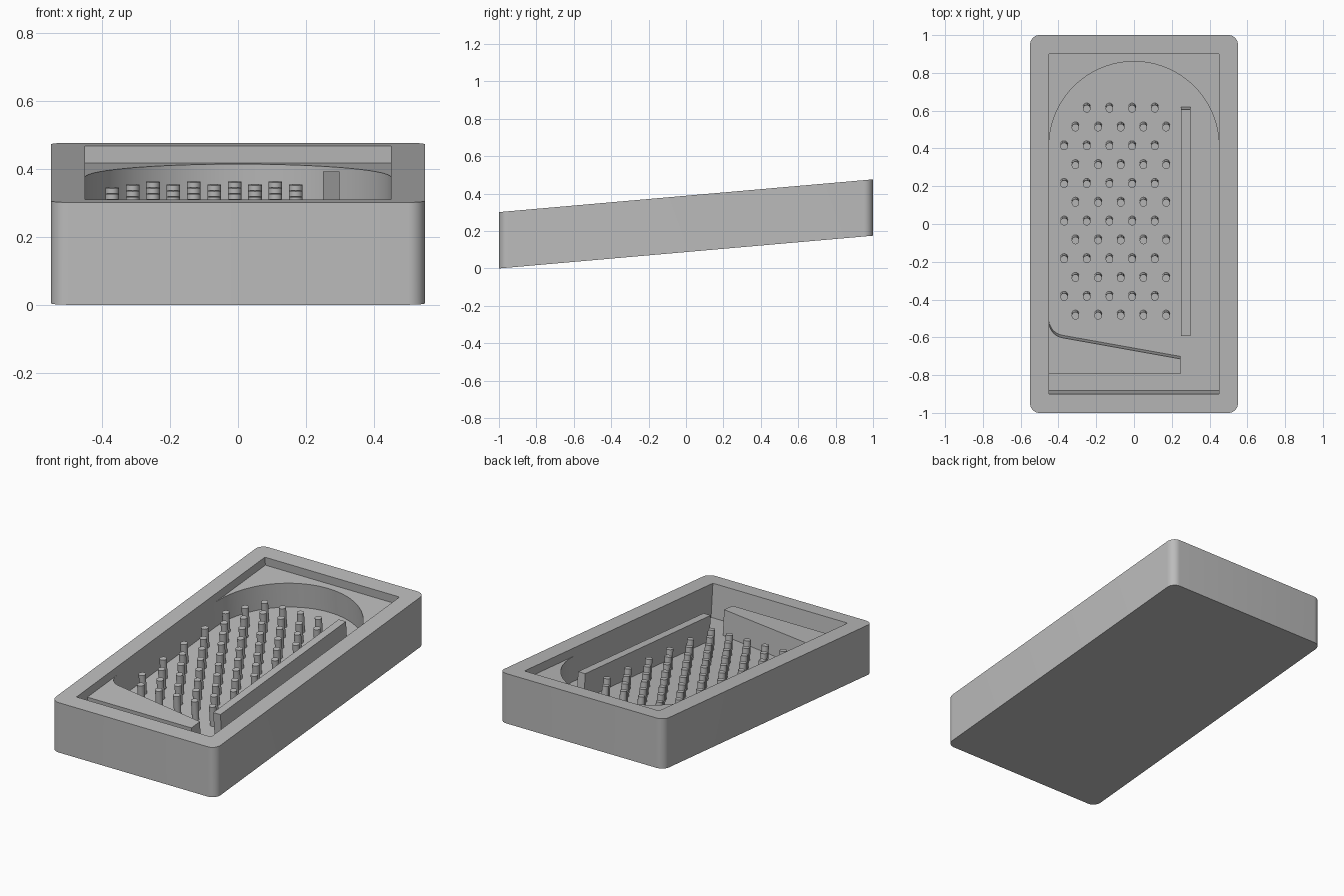
import bpy
import bmesh
from math import radians, tan, sin, cos, pi
from mathutils import Matrix

if "Cube" in bpy.data.objects:
    bpy.data.objects.remove(bpy.data.objects["Cube"], do_unlink=True)

TILT = radians(5)
HEIGHT = 0.3 / cos(TILT)
FLOOR, DECK, PEG_TOP = -0.2, -0.05, -0.08   # depths below the rim
IN_X, IN_Y = 0.45, 0.903                    # half size of the well

# Board frame: origin in the middle of the sloping rim plane
BOARD = Matrix.Translation((0, 0, HEIGHT + tan(TILT))) @ Matrix.Rotation(TILT, 4, "X")

grey = bpy.data.materials.new("plain grey")
grey.use_nodes = True
grey.diffuse_color = (0.5, 0.5, 0.5, 1)
grey.node_tree.nodes["Principled BSDF"].inputs["Base Color"].default_value = (0.5, 0.5, 0.5, 1)


def arc(cx, cy, r, start, end, steps):
    """Points on an arc, angles in degrees."""
    angles = [radians(start + (end - start) * i / steps) for i in range(steps + 1)]
    return [(cx + r * cos(a), cy + r * sin(a)) for a in angles]


def finish(name, bm):
    bmesh.ops.recalc_face_normals(bm, faces=bm.faces)
    mesh = bpy.data.meshes.new(name)
    bm.to_mesh(mesh)
    bm.free()
    mesh.materials.append(grey)
    obj = bpy.data.objects.new(name, mesh)
    bpy.context.collection.objects.link(obj)
    return obj


def smooth(obj):
    bpy.ops.object.select_all(action="DESELECT")
    obj.select_set(True)
    bpy.context.view_layer.objects.active = obj
    bpy.ops.object.shade_smooth_by_angle(angle=radians(30))


def prism(name, outline, low, high, matrix):
    """Extrude a flat outline from low to high, then place it with a matrix."""
    bm = bmesh.new()
    base = bm.faces.new([bm.verts.new((x, y, low)) for x, y in outline])
    top = bmesh.ops.extrude_face_region(bm, geom=[base])["geom"]
    moved = [v for v in top if isinstance(v, bmesh.types.BMVert)]
    bmesh.ops.translate(bm, verts=moved, vec=(0, 0, high - low))
    bmesh.ops.transform(bm, matrix=matrix, verts=bm.verts)
    return finish(name, bm)


def rectangle(x0, x1, y0, y1):
    return [(x0, y0), (x1, y0), (x1, y1), (x0, y1)]


# Tray: rounded block with upright sides, sheared to slope up to the back
R = 0.05
outline = []
for sx, sy, start in ((1, 1, 0), (-1, 1, 90), (-1, -1, 180), (1, -1, 270)):
    outline += arc(sx * (0.55 - R), sy * (1 - R), R, start, start + 90, 8)
shear = Matrix.Identity(4)
shear[2][1] = shear[2][3] = tan(TILT)
tray = prism("tray", outline, 0, HEIGHT, shear)

# Well cut square to the slope
cutter = prism("well_cutter", rectangle(-IN_X, IN_X, -IN_Y, IN_Y), FLOOR, 0.2, BOARD)
cutter.hide_render = True
cut = tray.modifiers.new("well", "BOOLEAN")
cut.operation, cut.solver, cut.object = "DIFFERENCE", "EXACT", cutter
bpy.context.view_layer.objects.active = tray
bpy.ops.object.modifier_apply(modifier=cut.name)
bpy.data.objects.remove(cutter, do_unlink=True)
smooth(tray)

# Raised deck at the back with a half-round arch
SINK = 0.01
arch = arc(0, 0.409, IN_X, 180, 0, 48)
side, back = IN_X + SINK, IN_Y + SINK
arch += [(side, 0.409), (side, back), (-side, back), (-side, 0.409)]
smooth(prism("arched_deck", arch, FLOOR - SINK, DECK, BOARD))

# Sloping guide at the front left corner of the well
guide = arc(-0.365, -0.525, 0.085, 180, 260, 10)
guide += [(0.245, -0.721), (0.245, -0.802), (-side, -0.802), (-side, -0.525)]
smooth(prism("ball_guide", guide, FLOOR - SINK, DECK, BOARD))

# Long rail of the launch lane
prism("lane_rail", rectangle(0.25, 0.298, -0.6, 0.603), FLOOR - SINK, DECK, BOARD)

# Staggered pegs
bm = bmesh.new()
for row in range(12):
    y = 0.605 - row * 0.1
    first, count = (-0.31, 5) if row % 2 else (-0.37, 5)
    for col in range(count):
        if row == 0 and col == 0:
            continue
        place = BOARD @ Matrix.Translation((first + 0.12 * col, y, (FLOOR - SINK + PEG_TOP) / 2))
        bmesh.ops.create_cone(bm, cap_ends=True, segments=24, radius1=0.02, radius2=0.02,
                              depth=PEG_TOP - FLOOR + SINK, matrix=place)
smooth(finish("pegs", bm))
